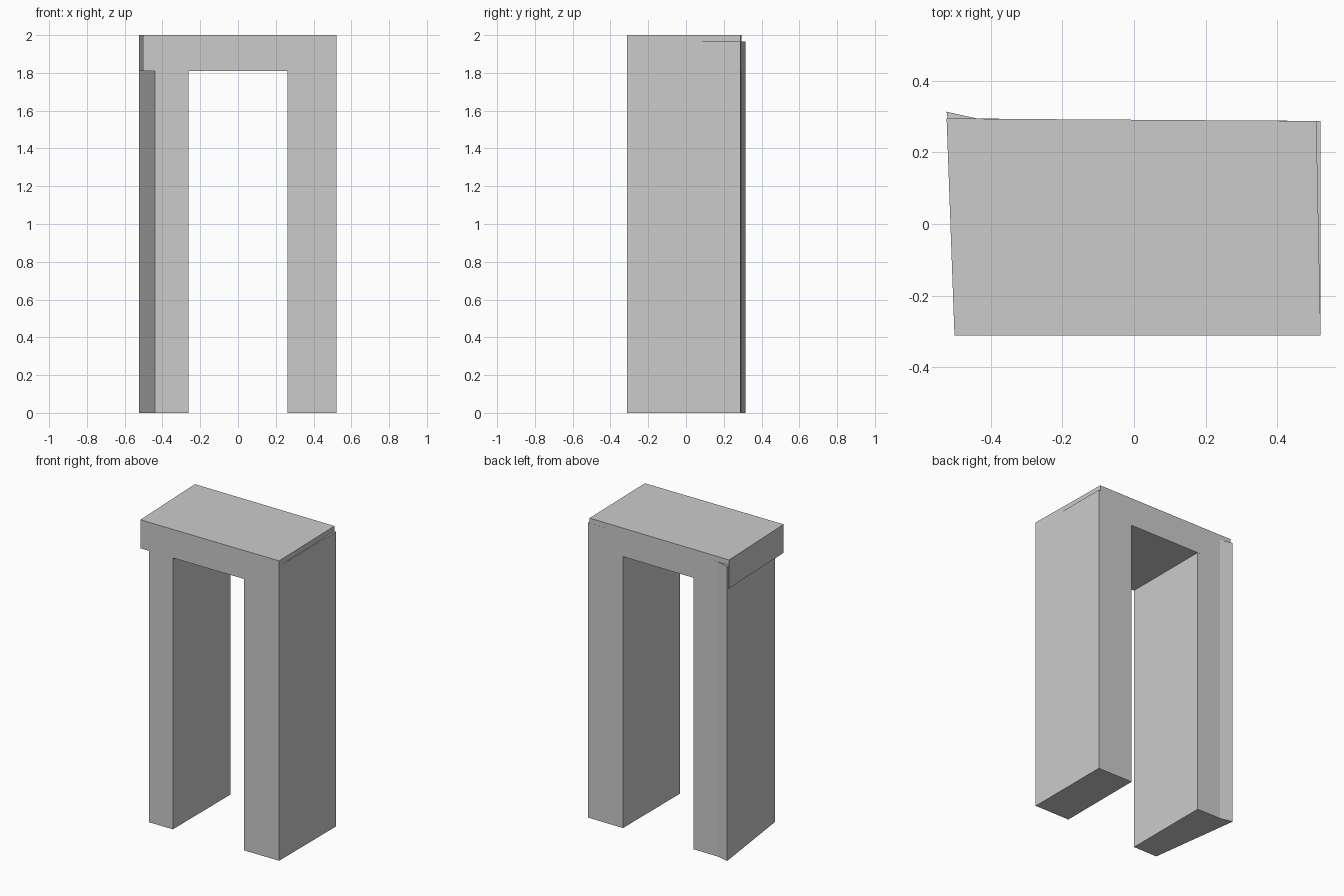
import bpy
import bmesh

cube = bpy.data.objects.get("Cube")
if cube:
    bpy.data.objects.remove(cube, do_unlink=True)

# Single plain grey finish
grey = bpy.data.materials.new("plain_grey")
grey.use_nodes = True
colour = (0.6, 0.6, 0.6, 1)
grey.diffuse_color = colour
grey.node_tree.nodes["Principled BSDF"].inputs["Base Color"].default_value = colour


def prism(name, outline, bottom, top):
    """Extrude a counter-clockwise plan outline between two heights."""
    bm = bmesh.new()
    base = bm.faces.new([bm.verts.new((x, y, bottom)) for x, y in outline])
    result = bmesh.ops.extrude_face_region(bm, geom=[base], use_keep_orig=True)
    moved = [v for v in result["geom"] if isinstance(v, bmesh.types.BMVert)]
    bmesh.ops.translate(bm, verts=moved, vec=(0, 0, top - bottom))
    bmesh.ops.recalc_face_normals(bm, faces=bm.faces)
    mesh = bpy.data.meshes.new(name)
    bm.to_mesh(mesh)
    bm.free()
    mesh.materials.append(grey)
    obj = bpy.data.objects.new(name, mesh)
    bpy.context.collection.objects.link(obj)
    return obj


front = -0.312
leg_top = 1.965

# Lintel, slightly out of square
prism("lintel", [(-0.502, front), (0.522, front), (0.51, 0.288), (-0.524, 0.295)],
      1.81, 2.0)

# Left leg, flush with the lintel at the front and a hair proud at the side
prism("left_leg", [(0.262, front), (0.522, front), (0.522, 0.288), (0.262, 0.29)],
      0, leg_top)

# Right leg, tapered towards the front with a flared back corner
prism("right_leg", [(-0.44, front), (-0.262, front), (-0.262, 0.293),
                    (-0.44, 0.295), (-0.524, 0.314)],
      0, leg_top)
